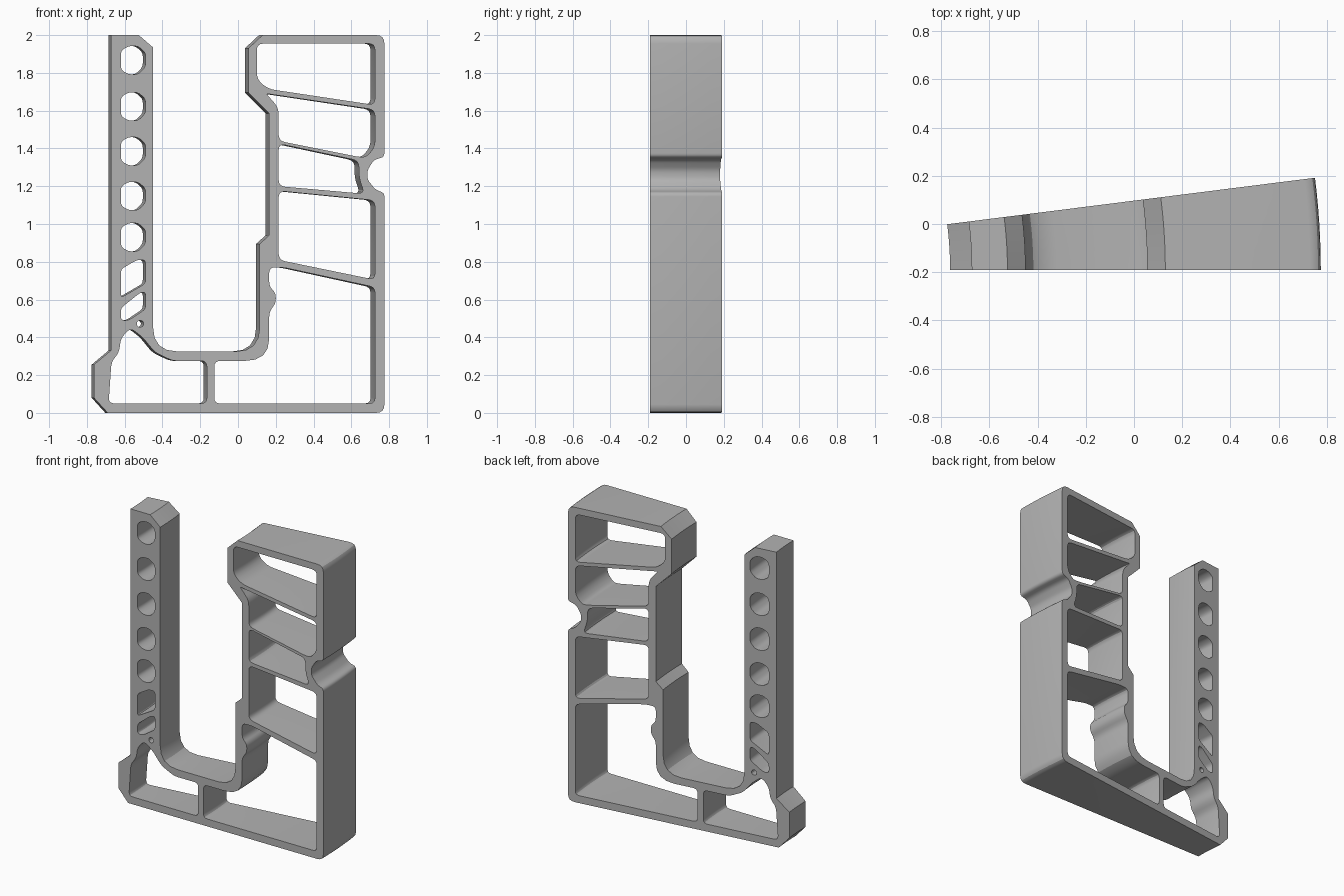
import bpy
import bmesh
import math
from mathutils import Vector

cube = bpy.data.objects.get("Cube")
if cube:
    bpy.data.objects.remove(cube, do_unlink=True)

# The frame is a flat profile swept through a small arc about a vertical axis
AXIS_X = -2.283
FRONT_Y = -0.1915
SWEEP = math.radians(7.2)
STEPS = 6


def rounded(points, cut=0.0, segments=4):
    """Round every corner; a third value on a point overrides the cut length."""
    corners = [Vector(p[:2]) for p in points]
    result = []
    for i, corner in enumerate(corners):
        size = points[i][2] if len(points[i]) > 2 else cut
        if size == 0:
            result.append(corner)
            continue
        before = corners[i - 1] - corner
        after = corners[(i + 1) % len(corners)] - corner
        start = corner + before.normalized() * min(size, before.length * 0.45)
        end = corner + after.normalized() * min(size, after.length * 0.45)
        for k in range(segments + 1):
            t = k / segments
            result.append(start * (1 - t) ** 2 + corner * 2 * t * (1 - t) + end * t * t)
    return result


def circle(x, z, radius, count=12):
    turn = math.tau / count
    return [Vector((x + radius * math.cos(i * turn), z + radius * math.sin(i * turn)))
            for i in range(count)]


def place(point, angle):
    radius = point.x - AXIS_X
    return (AXIS_X + radius * math.cos(angle),
            FRONT_Y + radius * math.sin(angle), point.y)


def sweep_profile(name, loops, material):
    """Sweep closed loops through the arc and cap both ends, leaving the holes open."""
    bm = bmesh.new()
    caps = ([], [])
    for loop in loops:
        rings = [[bm.verts.new(place(p, SWEEP * s / STEPS)) for p in loop]
                 for s in range(STEPS + 1)]
        count = len(loop)
        for near, far in zip(rings, rings[1:]):
            for i in range(count):
                j = (i + 1) % count
                bm.faces.new((near[i], near[j], far[j], far[i]))
        for cap, ring in zip(caps, (rings[0], rings[-1])):
            cap.extend(bm.edges.get((ring[i], ring[(i + 1) % count])) for i in range(count))
    for cap, angle in zip(caps, (0, SWEEP)):
        normal = Vector((math.sin(angle), -math.cos(angle), 0))
        bmesh.ops.triangle_fill(bm, edges=cap, use_beauty=True, normal=normal)
    bmesh.ops.recalc_face_normals(bm, faces=bm.faces)
    mesh = bpy.data.meshes.new(name)
    bm.to_mesh(mesh)
    bm.free()
    mesh.materials.append(material)
    obj = bpy.data.objects.new(name, mesh)
    bpy.context.collection.objects.link(obj)
    bpy.ops.object.select_all(action="DESELECT")
    obj.select_set(True)
    bpy.context.view_layer.objects.active = obj
    bpy.ops.object.shade_smooth_by_angle(angle=math.radians(25))
    return obj


grey = bpy.data.materials.new("plain grey")
grey.use_nodes = True
colour = (0.45, 0.45, 0.45, 1)
grey.diffuse_color = colour
grey.node_tree.nodes["Principled BSDF"].inputs["Base Color"].default_value = colour

# Outer outline: base, notched right wall, stepped inner wall, channel, left post
outline = rounded([
    (-.69, 0), (.775, 0, .045),
    (.775, 1.165, .02), (.73, 1.18, .02), (.685, 1.235, .02),
    (.685, 1.285, .02), (.72, 1.34, .02), (.775, 1.355, .02),
    (.775, 2, .045), (.13, 2), (.055, 1.93), (.055, 1.695),
    (.165, 1.585), (.165, .94), (.115, .895),
    (.115, .325, .13), (-.45, .325, .13),
    (-.45, 1.935), (-.525, 2), (-.673, 2),
    (-.673, .33), (-.763, .255), (-.763, .08)])

# Cells of the right-hand wall, from the top down
top_cell = rounded([
    (.1, 1.955), (.725, 1.955), (.725, 1.63), (.16, 1.715), (.1, 1.765)], .035)
upper_cell = rounded([
    (.15, 1.69, .01), (.725, 1.605), (.725, 1.41), (.68, 1.355),
    (.64, 1.355), (.215, 1.44), (.215, 1.615)], .035)
notch_cell = rounded([
    (.215, 1.425), (.64, 1.335), (.64, 1.245),
    (.67, 1.16), (.215, 1.2)], .035)
middle_cell = rounded([
    (.215, 1.175), (.725, 1.125), (.725, .705), (.215, .81)], .035)
lower_cell = rounded([
    (-.125, .05), (.725, .05), (.725, .665), (.24, .77), (.165, .77),
    (.165, .67), (.2, .635), (.2, .58), (.165, .535),
    (.165, .275, .15), (-.125, .275)], .03)

# Cell under the left post
foot_cell = rounded([
    (-.685, .05), (-.165, .05), (-.165, .275), (-.345, .275), (-.44, .32),
    (-.505, .4), (-.57, .45), (-.62, .395), (-.63, .32), (-.67, .27)], .03)

# Holes up the left post
hole_shape = [(-.62, -.05), (-.58, -.075), (-.53, -.075), (-.49, -.035),
              (-.49, .04), (-.53, .075), (-.58, .075), (-.62, .05)]
post_holes = [rounded([(x, z + middle) for x, z in hole_shape], .02)
              for middle in (1.867, 1.622, 1.385, 1.148, .93)]
slanted_hole = rounded([
    (-.62, .61), (-.49, .685), (-.49, .81), (-.535, .81), (-.62, .76)], .02)
small_slanted_hole = rounded([
    (-.62, .49), (-.58, .49), (-.49, .55), (-.49, .64), (-.52, .635), (-.62, .555)], .02)
pin_hole = circle(-.518, .472, .018)

sweep_profile("channel_frame", [
    outline, top_cell, upper_cell, notch_cell, middle_cell, lower_cell,
    foot_cell, *post_holes, slanted_hole, small_slanted_hole, pin_hole], grey)
